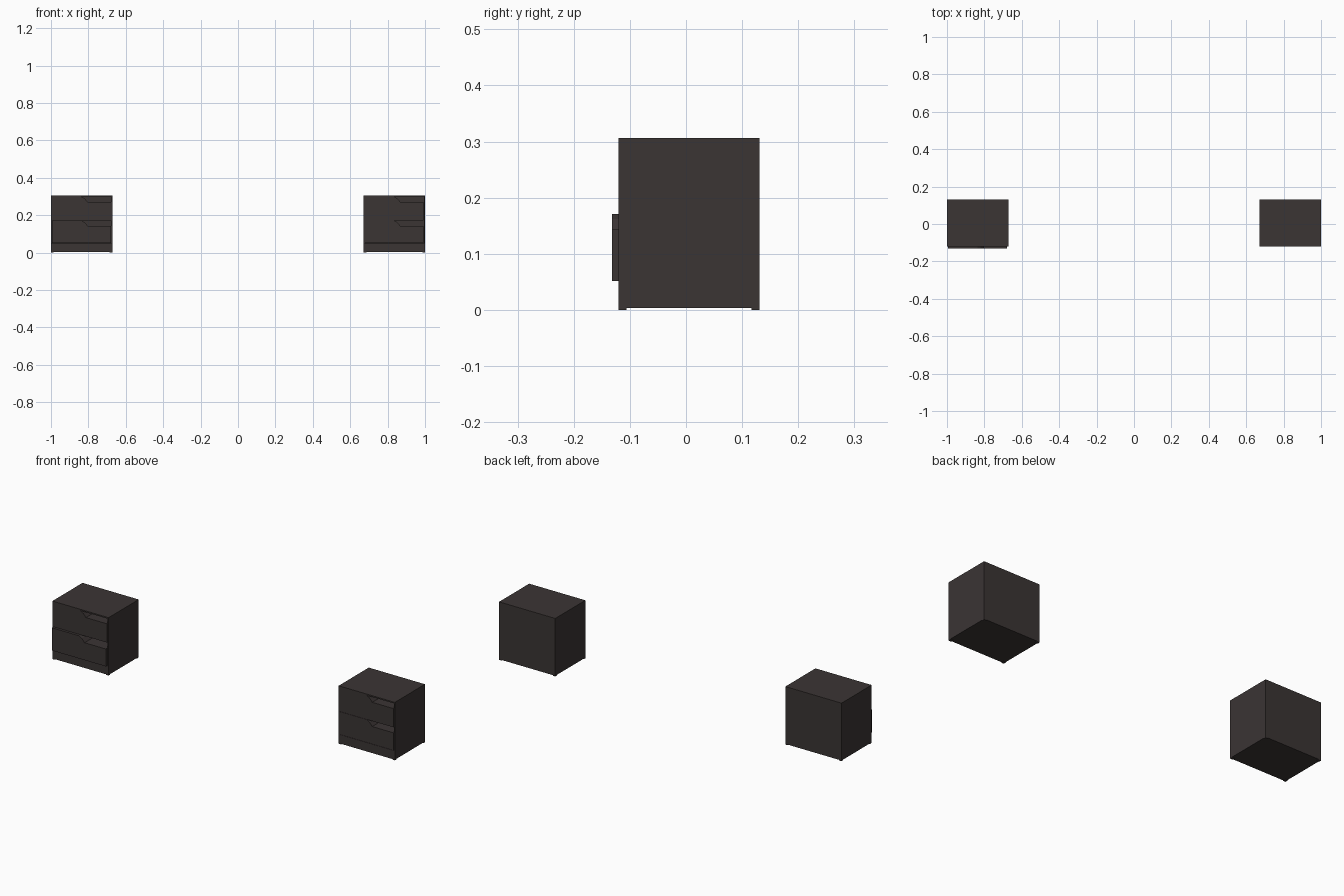
import bpy

if "Cube" in bpy.data.objects:
    bpy.data.objects.remove(bpy.data.objects["Cube"])

mat = bpy.data.materials.new("dark brown wood")
mat.diffuse_color = (0.043, 0.035, 0.034, 1)
mat.use_nodes = True
mat.node_tree.nodes["Principled BSDF"].inputs["Base Color"].default_value = mat.diffuse_color

W, H = 0.328, 0.306           # cabinet width and height
Y0, Y1 = -0.12, 0.131         # front and back of the carcass
T, FOOT = 0.006, 0.003        # panel thickness, foot height
Z_BASE, Z_MID, Z_TOP = 0.051, 0.171, 0.299


def prism(name, profile, y0, y1):
    """Extrude an x/z profile along y."""
    n = len(profile)
    verts = [(x, y, z) for y in (y0, y1) for x, z in profile]
    faces = [tuple(range(n)), tuple(reversed(range(n, 2 * n)))]
    faces += [(i, i + n, (i + 1) % n + n, (i + 1) % n) for i in range(n)]
    me = bpy.data.meshes.new(name)
    me.from_pydata(verts, [], faces)
    me.materials.append(mat)
    ob = bpy.data.objects.new(name, me)
    bpy.context.collection.objects.link(ob)
    return ob


def box(name, x0, x1, y0, y1, z0, z1):
    return prism(name, [(x0, z0), (x1, z0), (x1, z1), (x0, z1)], y0, y1)


def drawer(name, x, z0, z1, pull):
    """Drawer with a slanted finger notch in its upper right corner."""
    l, r = x + T, x + W - T - 0.002
    notch = z1 - 0.028
    profile = [(l, z0), (r, z0), (r, notch), (x + 0.196, notch),
               (x + 0.18, z1 - 0.009), (x + 0.164, z1), (l, z1)]
    prism(name, profile, Y0 - pull, Y1 - 0.03 - pull)


def nightstand(side, x, pull):
    # carcass
    box(side + "_left_panel", x, x + T, Y0, Y1, FOOT, H)
    box(side + "_right_panel", x + W - T, x + W, Y0, Y1, FOOT, H)
    box(side + "_top", x + T, x + W - T, Y0, Y1, Z_TOP, H)
    box(side + "_plinth", x + T, x + W - T, Y0, Y1, FOOT, Z_BASE - 0.001)
    box(side + "_back_panel", x + T, x + W - T, Y1 - T, Y1, Z_BASE - 0.001, Z_TOP)
    # feet
    for fx in (x, x + W - 0.014):
        for fy in (Y0, Y1 - 0.014):
            box(side + "_foot", fx, fx + 0.014, fy, fy + 0.014, 0, FOOT)
    # drawers
    drawer(side + "_upper_drawer", x, Z_MID + 0.001, Z_TOP, 0)
    drawer(side + "_lower_drawer", x, Z_BASE, Z_MID, pull)


nightstand("left", -1.0, 0.012)     # lower drawer slightly open
nightstand("right", 1.0 - W, 0.0)
